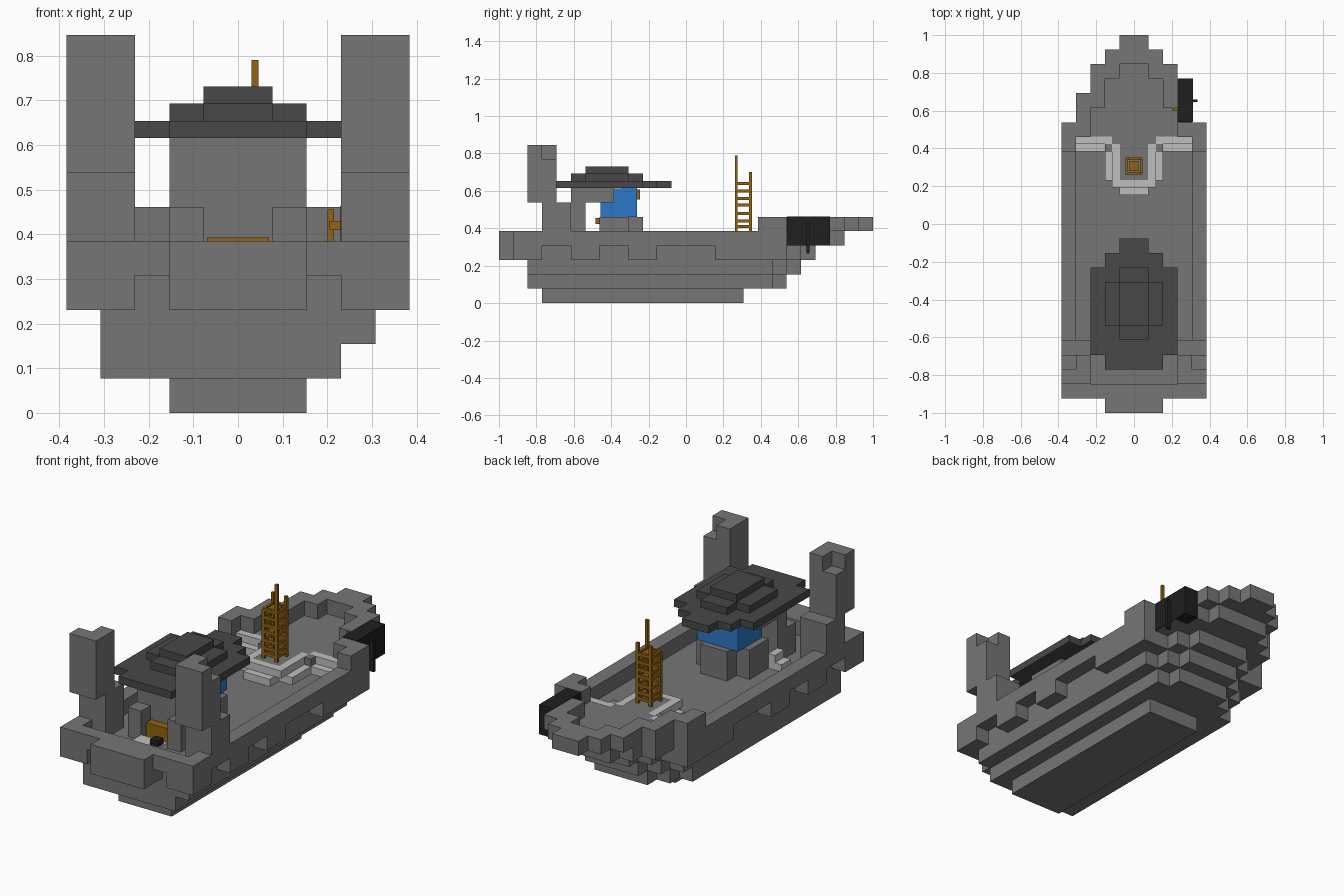
import bpy, bmesh

cube = bpy.data.objects.get("Cube")
if cube:
    bpy.data.objects.remove(cube, do_unlink=True)

U = 1 / 13  # one building block


def material(name, rgb):
    m = bpy.data.materials.new(name)
    m.use_nodes = True
    m.diffuse_color = (*rgb, 1)
    bsdf = m.node_tree.nodes["Principled BSDF"]
    bsdf.inputs["Base Color"].default_value = (*rgb, 1)
    bsdf.inputs["Roughness"].default_value = 0.9
    return m


GREY = material("stone grey", (0.18, 0.18, 0.18))
DARK = material("dark roof grey", (0.065, 0.065, 0.065))
BLACK = material("black", (0.014, 0.014, 0.014))
WHITE = material("light grey", (0.52, 0.52, 0.52))
BLUE = material("window blue", (0.026, 0.19, 0.58))
WOOD = material("wood brown", (0.29, 0.125, 0.006))


def part(name, mat, boxes, mirror=False, unit=U):
    """Boxes as (x0, x1, y0, y1, z0, z1); mirror repeats them across x."""
    bm = bmesh.new()
    todo = list(boxes)
    if mirror:
        todo += [(-b[1], -b[0], *b[2:]) for b in boxes]
    for x0, x1, y0, y1, z0, z1 in todo:
        made = bmesh.ops.create_cube(bm, size=1)
        for v in made["verts"]:
            v.co.x = (x0 + x1) / 2 + v.co.x * (x1 - x0)
            v.co.y = (y0 + y1) / 2 + v.co.y * (y1 - y0)
            v.co.z = (z0 + z1) / 2 + v.co.z * (z1 - z0)
            v.co *= unit
    me = bpy.data.meshes.new(name)
    bm.to_mesh(me)
    bm.free()
    me.materials.append(mat)
    ob = bpy.data.objects.new(name, me)
    bpy.context.collection.objects.link(ob)
    return ob


def steps(z, spans):
    """One hull layer: (half width, y0, y1) spans."""
    return [(-w, w, a, b, z, z + 1) for w, a, b in spans]


# Hull, layer by layer from the keel up
part("keel", GREY, steps(0, [(2, -10, 4)]))
part("lower_hull", GREY, [(-4, 3, -11, 5, 1, 2)] + steps(1, [(3, 5, 6), (2, 6, 7)]))
part("middle_hull", GREY, steps(2, [(4, -11, 6), (3, 6, 7), (2, 7, 8)]))
part("deck", GREY, steps(3, [(4, -11, 7), (3, 7, 8), (2, 8, 9), (2, -13, -11)]))
teeth = [(4, 5, a, b, 3, 4) for a, b in ((-12, -10), (-8, -6), (-4, -2), (2, 7))]
part("hull_teeth", GREY, teeth + [(3, 4, -12, -11, 3, 4)], True)

# Rails, stern block and raised bow deck
part("side_rail", GREY, [(4, 5, -12, 7, 4, 5)], True)
part("stern_rail", GREY, [(-4, 4, -12, -11, 4, 5), (-2, 2, -13, -12, 4, 5)])
part("bow_deck", GREY, steps(4, [(1, 3, 5), (2, 5, 6), (4, 6, 9), (3, 9, 10), (2, 10, 11)]))
bulwark = [(2, 3, 8, 11), (1, 2, 10, 12), (0, 1, 11, 13)]
part("bow_bulwark", GREY, [(*b, 5, 6) for b in bulwark], True)
part("side_bulwark", GREY, [(4, 5, 5, 7, 5, 6), (3, 4, 6, 7, 5, 6)], True)
part("right_bulwark", GREY, [(-4, -3, 7, 9, 5, 6)])

# Stairs up to the bow deck: low tread plus a higher one behind
part("bow_stairs", WHITE, [
    (2, 4, 5, 6, 4, 4.5), (1.5, 4, 5.5, 6.02, 4.5, 5.01),
    (1, 2, 3, 5, 4, 4.5), (0.98, 1.5, 2.5, 5.5, 4.5, 5.01),
    (0, 1, 2, 3, 4, 4.5), (0, 1, 2.5, 3.02, 4.5, 5.01)], True)

# Stern towers with a notched outer corner
part("tower", GREY, [
    (3, 5, -10, -8, 4, 7), (3, 5, -11, -9, 7, 10),
    (3, 5, -11, -10, 10, 11), (3, 4, -10, -9, 10, 11)], True)

# Cabin
part("cabin_base", GREY, [(-2, 2, -6, -4, 4, 6), (-1, 1, -4, -3, 4, 6)])
part("cabin_back_wall", GREY, [(-2, 2, -8, -7, 4, 8), (-2, 2, -7, -5, 7, 8)])
part("door_pillar", GREY, [(1, 2, -9, -8, 4, 6)], True)
part("cabin_window", BLUE, [(-1.55, 1.55, -5.95, -4.5, 6, 7.98),
                            (-1.55, 1.55, -4.5, -3.4, 6, 8)])
part("cabin_door", WOOD, [(-0.9, 0.9, -8.6, -8.05, 4, 5.1)])
part("cabin_side_steps", WHITE, [(2, 3, -7, -6, 4, 4.5), (2, 2.5, -7, -6, 4.5, 5)], True)
part("stern_steps", WHITE, [(-1, 1, -10, -9, 4, 4.4)])
part("stern_winch", BLACK, [(0.3, 0.9, -9.9, -9.3, 4.4, 4.8)])
part("cabin_lever", WOOD, [(-0.15, 0.15, -3.4, -3.2, 7.2, 7.9)])
part("rear_lever", WOOD, [(-0.2, 0.2, -6.3, -6, 5.5, 5.9)])

# Three-tier stepped roof
part("roof_tier_1", DARK, [(-3, 3, -9, -3, 8, 8.5), (-2, 2, -10, -9, 8, 8.5),
                           (-2, 2, -3, -2, 8, 8.5), (-1, 1, -2, -1, 8, 8.5)])
part("roof_tier_2", DARK, [(-2, 2, -7, -4, 8.5, 9), (-1, 1, -8, -7, 8.5, 9),
                           (-1, 1, -4, -3, 8.5, 9)])
part("roof_tier_3", DARK, [(-1, 1, -7, -4, 9, 9.5)])

# Ladder mast: four posts joined by rungs on every side
mast = []
for px, py, top in ((0.038, 0.268, 0.79), (-0.038, 0.268, 0.64),
                    (0.038, 0.345, 0.70), (-0.038, 0.345, 0.70)):
    mast.append((px - 0.008, px + 0.008, py - 0.007, py + 0.007, 0.385, top))
for i, z in enumerate((0.41, 0.44, 0.48, 0.525, 0.56, 0.60, 0.64)):
    for px in (-0.038, 0.038):
        mast.append((px - 0.006, px + 0.006, 0.268, 0.345, z - 0.008, z + 0.008))
    for py in (0.268, 0.345):
        mast.append((-0.038, 0.038, py - 0.006, py + 0.006, z - 0.008, z + 0.008))
for z in (0.525, 0.64):
    mast.append((-0.025, 0.025, 0.28, 0.333, z - 0.006, z + 0.006))
part("ladder_mast", WOOD, mast, unit=1)

# Anchor housing on the bow with its rod and lever
part("anchor_box", BLACK, [(0.229, 0.312, 0.539, 0.771, 0.308, 0.464)], unit=1)
part("anchor_rod", BLACK, [(0.312, 0.335, 0.645, 0.66, 0.265, 0.43)], unit=1)
part("anchor_lever", WOOD, [(0.20, 0.215, 0.61, 0.625, 0.385, 0.455),
                            (0.205, 0.229, 0.60, 0.635, 0.41, 0.43)], unit=1)
